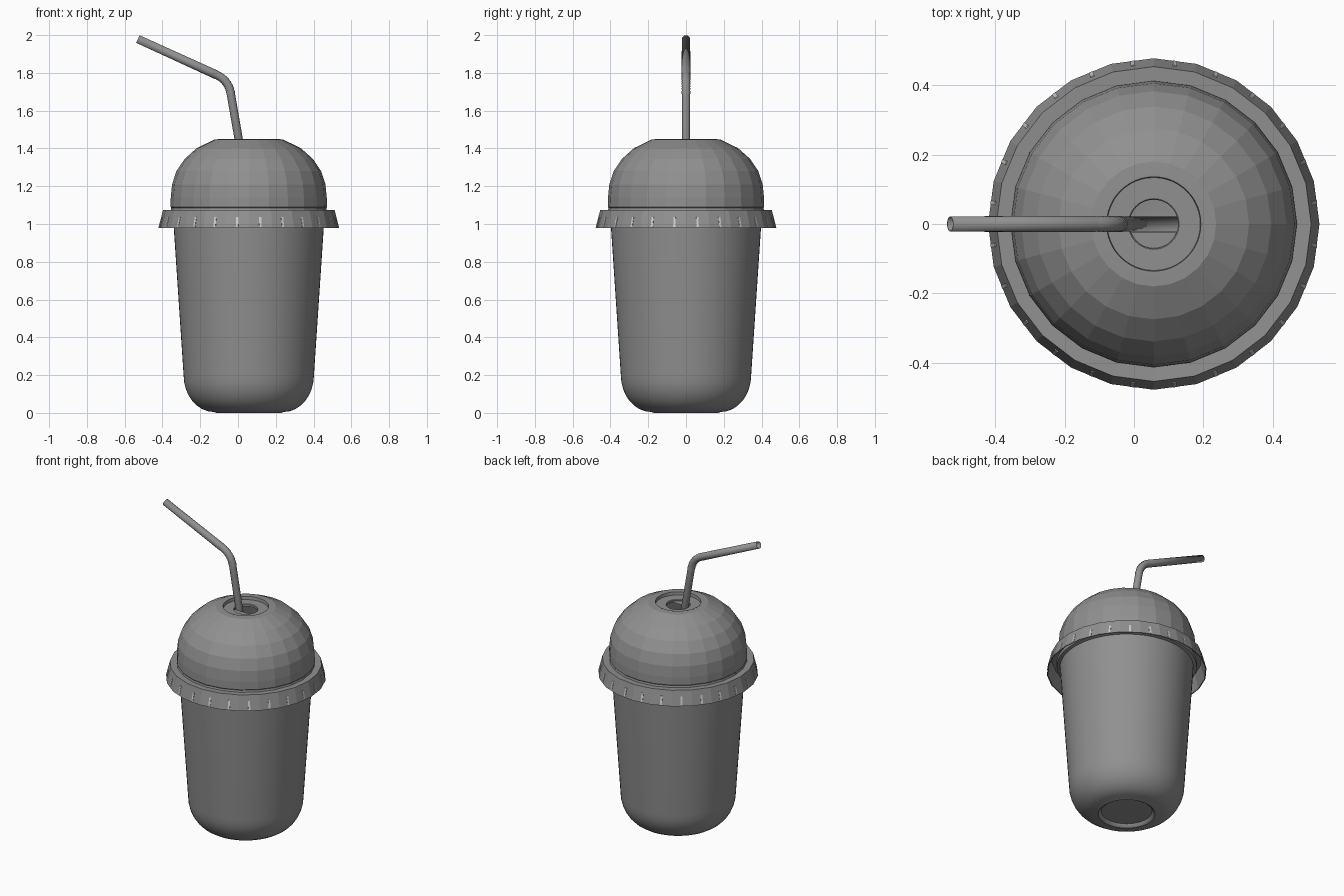
import bpy, bmesh, math
from mathutils import Vector

if "Cube" in bpy.data.objects:
    bpy.data.objects.remove(bpy.data.objects["Cube"])

CX = 0.057  # axis of cup and lid


def material(name, value):
    mat = bpy.data.materials.new(name)
    mat.diffuse_color = (value, value, value, 1)
    mat.use_nodes = True
    mat.node_tree.nodes["Principled BSDF"].inputs["Base Color"].default_value = mat.diffuse_color
    return mat


DARK = material("dark_grey", 0.28)
PALE = material("pale_grey", 0.8)


def make_object(name, bm, mat=DARK, smooth=None):
    bmesh.ops.recalc_face_normals(bm, faces=bm.faces)
    mesh = bpy.data.meshes.new(name)
    bm.to_mesh(mesh)
    bm.free()
    mesh.materials.append(mat)
    ob = bpy.data.objects.new(name, mesh)
    bpy.context.collection.objects.link(ob)
    if smooth:
        bpy.ops.object.select_all(action='DESELECT')
        ob.select_set(True)
        bpy.context.view_layer.objects.active = ob
        bpy.ops.object.shade_smooth_by_angle(angle=math.radians(smooth))
    return ob


def bridge(bm, rings):
    for a, b in zip(rings, rings[1:]):
        n = len(a)
        for i in range(n):
            j = (i + 1) % n
            bm.faces.new((a[i], a[j], b[j], b[i]))


def lathe(name, profile, sides, smooth=None, closed=False, cap=False):
    """Revolve (radius, z) points around the cup axis."""
    bm = bmesh.new()
    rings = []
    for r, z in profile:
        rings.append([bm.verts.new((CX + r * math.cos(2 * math.pi * i / sides),
                                    r * math.sin(2 * math.pi * i / sides), z))
                      for i in range(sides)])
    bridge(bm, rings + rings[:1] if closed else rings)
    if cap:
        bm.faces.new(rings[0])
        bm.faces.new(rings[-1])
    return make_object(name, bm, smooth=smooth)


# Cup: recessed base, rounded foot, tapered wall, rolled lip, inner wall
corner = []
for k in range(9):
    a = math.radians(90 * k / 8)
    corner.append((0.185 + 0.16 * math.sin(a), 0.2 - 0.195 * math.cos(a)))
lathe("cup", [(0.152, 0.02), (0.160, 0.006), (0.17, 0.0)] + corner +
      [(0.397, 0.98), (0.399, 1.01), (0.418, 1.015), (0.42, 1.035), (0.405, 1.045),
       (0.390, 1.03), (0.388, 0.98), (0.336, 0.2), (0.30, 0.11), (0.18, 0.04)],
      64, smooth=40, cap=True)

# Lid: flared skirt, flat flange and faceted dome, with a thin inner wall
outer = [(0.478, 0.98), (0.454, 1.075), (0.413, 1.073), (0.410, 1.085),
         (0.414, 1.09), (0.413, 1.14), (0.406, 1.21), (0.383, 1.28), (0.339, 1.345),
         (0.275, 1.402), (0.18, 1.448), (0.141, 1.45)]
inner = [(max(r - 0.006, 0.141), z - (0.006 if z > 1 else 0)) for r, z in outer]
lathe("dome_lid", outer + inner[::-1], 24, closed=True)

# Sunken disc with the straw hole
lathe("lid_opening", [(0.143, 1.45), (0.136, 1.45), (0.134, 1.43), (0.073, 1.43),
                      (0.07, 1.427), (0.07, 1.415), (0.143, 1.418)],
      48, smooth=30, closed=True)

# Flap left standing across the front part of the straw hole
bm = bmesh.new()
start = math.asin(0.024 / 0.071)
arc = [math.pi + start + (math.pi - 2 * start) * i / 16 for i in range(17)]
bm.faces.new([bm.verts.new((CX + 0.071 * math.cos(a), 0.071 * math.sin(a), 1.42))
              for a in arc])
make_object("straw_hole_flap", bm)

# Pale grip ribs, one in the middle of each skirt facet
bm = bmesh.new()
flat = math.cos(math.pi / 24)
for i in range(24):
    a = math.radians(15 * i + 7.5)
    out = Vector((math.cos(a), math.sin(a), 0))
    side = Vector((-math.sin(a), math.cos(a), 0)) * 0.006
    rings = []
    for r, z in ((0.477, 0.985), (0.464, 1.038)):
        ring = []
        for dr, s in ((-0.004, -1), (0.002, -1), (0.002, 1), (-0.004, 1)):
            ring.append(bm.verts.new(Vector((CX, 0, z)) + out * (r * flat + dr) + side * s))
        rings.append(ring)
    bridge(bm, rings)
    bm.faces.new(rings[0])
    bm.faces.new(rings[1])
make_object("skirt_ribs", bm, PALE)

# Bent straw: long lower leg, corrugated elbow, sloping mouthpiece
p0, p1, p2 = Vector((-0.115, 0, 1.79)), Vector((-0.054, 0, 1.763)), Vector((-0.040, 0, 1.70))
path = [(Vector((-0.53, 0, 1.979)), 0.022)]
steps = 16
for k in range(steps + 1):
    t = k / steps
    p = p0 * (1 - t) ** 2 + p1 * 2 * t * (1 - t) + p2 * t * t
    path.append((p, 0.0215 if k % 2 else 0.0235))
path.append((Vector((-0.037, 0, 1.683)), 0.022))
path.append((Vector((0.245, 0, 0.06)), 0.022))
bm = bmesh.new()
rings = []
for k, (p, r) in enumerate(path):
    d = (path[min(k + 1, len(path) - 1)][0] - path[max(k - 1, 0)][0]).normalized()
    u, v = Vector((0, 1, 0)), d.cross(Vector((0, 1, 0)))
    rings.append([bm.verts.new(p + (u * math.cos(a) + v * math.sin(a)) * r)
                  for a in (2 * math.pi * i / 20 for i in range(20))])
bridge(bm, rings)
straw = make_object("straw", bm, smooth=35)
wall = straw.modifiers.new("wall", 'SOLIDIFY')
wall.thickness = 0.003
wall.offset = -1
